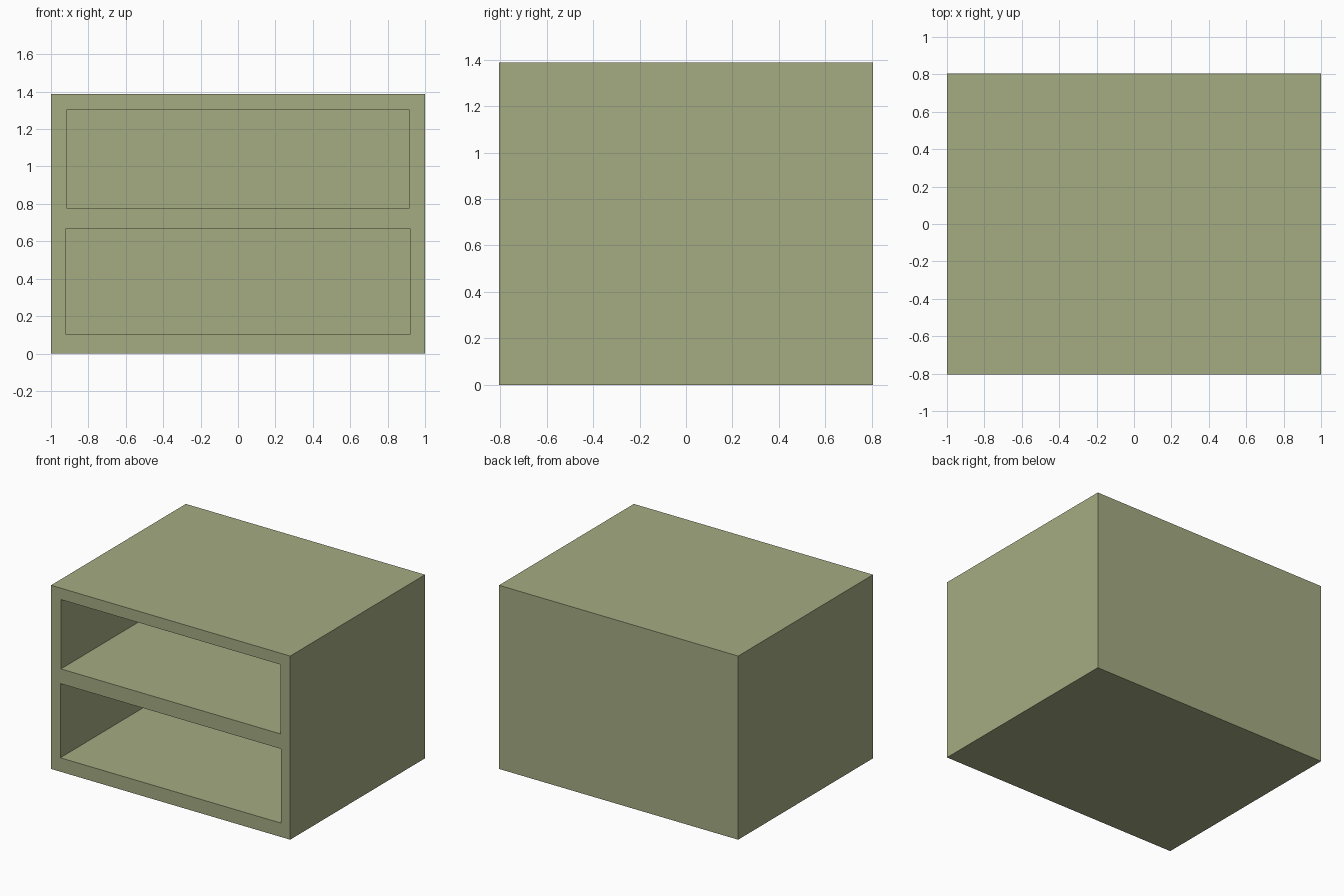
import bpy

if "Cube" in bpy.data.objects:
    bpy.data.objects.remove(bpy.data.objects["Cube"])

W, D, H = 2.0, 1.61, 1.388   # overall size
BACK = 0.08                  # back panel thickness

olive = bpy.data.materials.new("olive green")
olive.diffuse_color = (0.375, 0.41, 0.225, 1)
olive.use_nodes = True
olive.node_tree.nodes["Principled BSDF"].inputs["Base Color"].default_value = olive.diffuse_color


def box(name, x, y, z):
    """Axis-aligned box from (min, max) ranges."""
    lo, hi = zip(x, y, z)
    bpy.ops.mesh.primitive_cube_add(size=1)
    ob = bpy.context.object
    ob.name = name
    for v in ob.data.vertices:
        v.co = [lo[i] if v.co[i] < 0 else hi[i] for i in range(3)]
    ob.data.materials.append(olive)
    return ob


# Cabinet body
cabinet = box("cabinet", (-W / 2, W / 2), (-D / 2, D / 2), (0, H))

# Two open compartments cut in from the front
compartments = {
    "lower_compartment": (0.922, 0.105, 0.666),
    "upper_compartment": (0.917, 0.778, 1.302),
}
for name, (half, z0, z1) in compartments.items():
    cutter = box(name + "_cutter", (-half, half), (-D / 2 - 0.2, D / 2 - BACK), (z0, z1))
    cutter.hide_render = True
    cut = cabinet.modifiers.new(name, 'BOOLEAN')
    cut.operation = 'DIFFERENCE'
    cut.solver = 'EXACT'
    cut.object = cutter
    bpy.context.view_layer.objects.active = cabinet
    bpy.ops.object.modifier_apply(modifier=cut.name)
    bpy.data.objects.remove(cutter)
